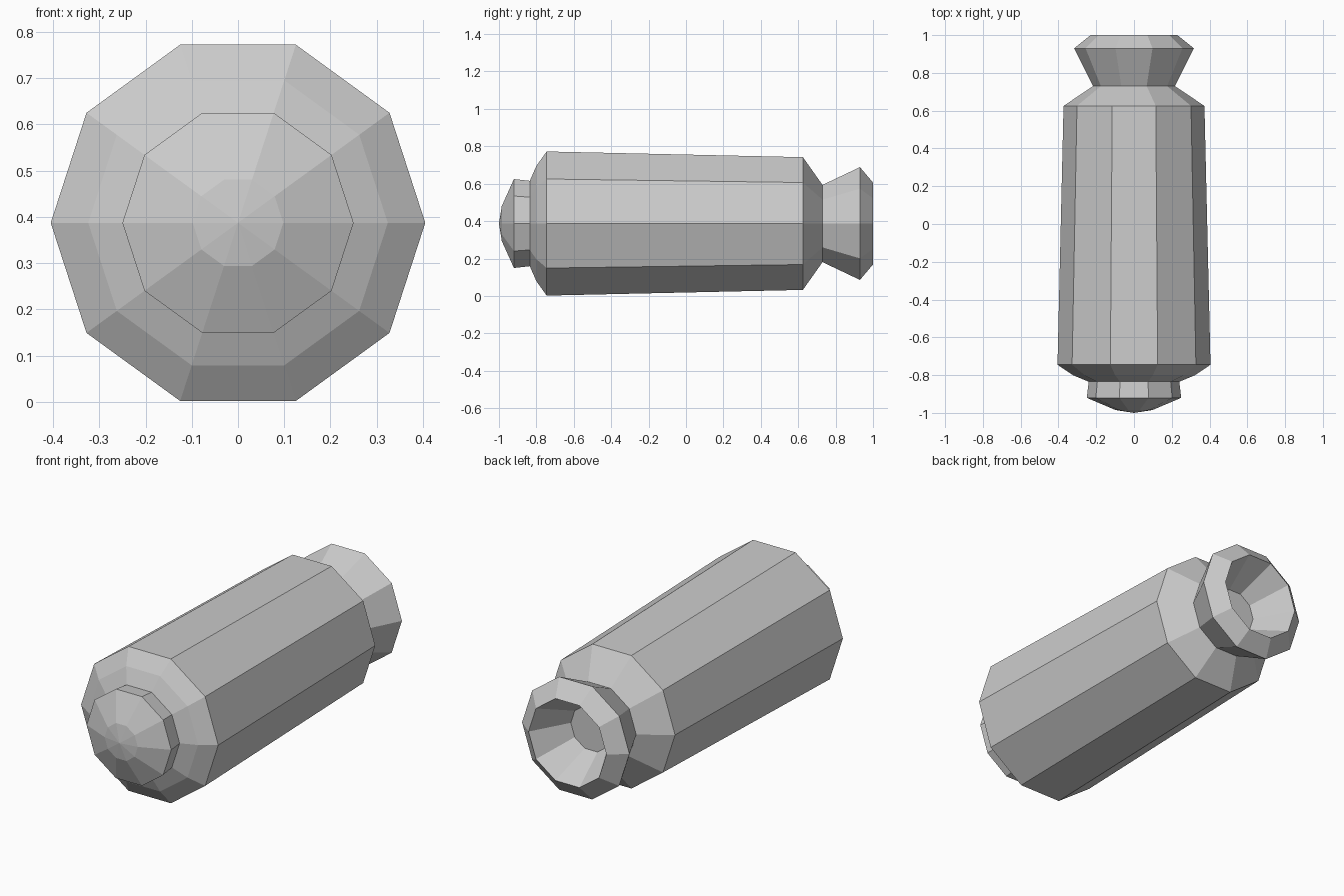
import bpy, bmesh, math

if "Cube" in bpy.data.objects:
    bpy.data.objects.remove(bpy.data.objects["Cube"])

SIDES = 10
AXIS_Z = 0.387


def lathe(name, profile):
    """Revolve (y, radius) points around the lengthwise axis; radius 0 makes a tip."""
    bm = bmesh.new()
    rings = []
    for y, r in profile:
        if r == 0:
            rings.append([bm.verts.new((0, y, AXIS_Z))] * SIDES)
        else:
            rings.append([bm.verts.new((r * math.cos(i * math.tau / SIDES), y,
                                        AXIS_Z + r * math.sin(i * math.tau / SIDES)))
                          for i in range(SIDES)])
    for a, b in zip(rings, rings[1:]):
        for i in range(SIDES):
            j = (i + 1) % SIDES
            corners = list(dict.fromkeys((a[i], b[i], b[j], a[j])))
            bm.faces.new(corners)
    # outward is to the right of the profile when walking from front to back
    for f in bm.faces:
        f.normal_flip()
    bm.normal_update()
    # orientation check on the first face: it should look away from the axis
    f = bm.faces[:][0]
    c = f.calc_center_median()
    if f.normal.x * c.x + f.normal.z * (c.z - AXIS_Z) < 0:
        for f in bm.faces:
            f.normal_flip()
    mesh = bpy.data.meshes.new(name)
    bm.to_mesh(mesh)
    bm.free()
    obj = bpy.data.objects.new(name, mesh)
    bpy.context.collection.objects.link(obj)
    return obj


# Domed button on the front end
lathe("nose_cap", [(-1.0, 0), (-0.985, 0.098), (-0.92, 0.25), (-0.835, 0.24)])

# Rounded front shoulder, tapering barrel and rear shoulder
lathe("body", [(-0.835, 0.24), (-0.80, 0.324), (-0.745, 0.405),
               (0.625, 0.373), (0.73, 0.217)])

# Flared rear nozzle with a funnel-shaped recess
lathe("rear_nozzle", [(0.73, 0.217), (0.93, 0.317), (1.0, 0.23),
                      (0.80, 0.12), (0.80, 0)])
